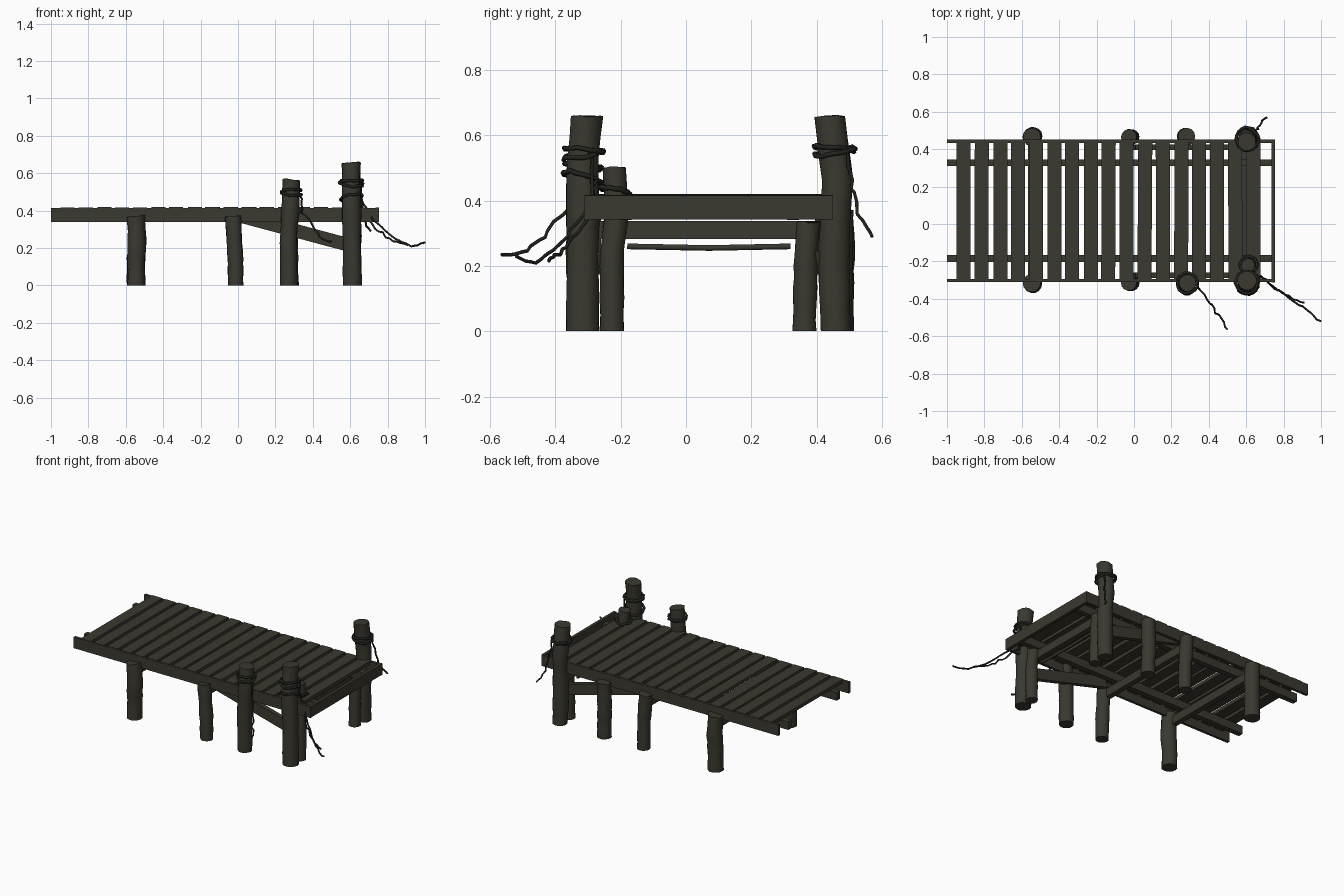
import bpy, bmesh, math, random
from mathutils import Vector

random.seed(4)
cube = bpy.data.objects.get("Cube")
if cube:
    bpy.data.objects.remove(cube)


def material(name, color):
    m = bpy.data.materials.new(name)
    m.use_nodes = True
    m.diffuse_color = (*color, 1)
    m.node_tree.nodes["Principled BSDF"].inputs["Base Color"].default_value = (*color, 1)
    return m


wood = material("dark weathered wood", (0.042, 0.040, 0.029))
rope = material("tarred rope", (0.016, 0.016, 0.013))


def add_object(name, data, mat):
    data.materials.append(mat)
    obj = bpy.data.objects.new(name, data)
    bpy.context.collection.objects.link(obj)
    return obj


def beam(name, start, end, width, height):
    """Rectangular timber along a line; height is measured upright."""
    a, b = Vector(start), Vector(end)
    along = (b - a).normalized()
    side = along.cross(Vector((0, 0, 1))).normalized() * width / 2
    up = side.normalized().cross(along) * height / 2
    bm = bmesh.new()
    ends = [[bm.verts.new(p + side * s + up * u)
             for s, u in ((-1, -1), (1, -1), (1, 1), (-1, 1))] for p in (a, b)]
    for i in range(4):
        j = (i + 1) % 4
        bm.faces.new((ends[0][i], ends[0][j], ends[1][j], ends[1][i]))
    for ring in ends:
        bm.faces.new(ring)
    bmesh.ops.recalc_face_normals(bm, faces=bm.faces)
    mesh = bpy.data.meshes.new(name)
    bm.to_mesh(mesh)
    bm.free()
    return add_object(name, mesh, wood)


def post(name, path, radius, slant=0.0, sides=14, rings=10):
    """Crooked log following a few (x, y, z) points."""
    path = [Vector(p) for p in path]
    top = path[-1].z
    bm = bmesh.new()
    layers = []
    for k in range(rings + 1):
        z = top * k / rings
        n = next(i for i in range(1, len(path)) if z <= path[i].z + 1e-6)
        a, b = path[n - 1], path[n]
        c = a.lerp(b, (z - a.z) / (b.z - a.z))
        r = radius * random.uniform(0.95, 1.04)
        ring = []
        for i in range(sides):
            t = math.tau * i / sides
            q = r * random.uniform(0.96, 1.03)
            dz = (slant * math.cos(t) + random.uniform(-0.004, 0.004)) if k == rings else 0
            ring.append(bm.verts.new((c.x + q * math.cos(t), c.y + q * math.sin(t), z + dz)))
        layers.append(ring)
    for lo, hi in zip(layers, layers[1:]):
        for i in range(sides):
            j = (i + 1) % sides
            bm.faces.new((lo[i], lo[j], hi[j], hi[i]))
    bm.faces.new(layers[0][::-1])
    bm.faces.new(layers[-1])
    mesh = bpy.data.meshes.new(name)
    bm.to_mesh(mesh)
    bm.free()
    obj = add_object(name, mesh, wood)
    bpy.ops.object.select_all(action="DESELECT")
    obj.select_set(True)
    bpy.context.view_layer.objects.active = obj
    bpy.ops.object.shade_smooth_by_angle(angle=math.radians(40))
    return obj


def cord(name, points, thickness=0.006, closed=False, mat=rope):
    curve = bpy.data.curves.new(name, "CURVE")
    curve.dimensions = "3D"
    curve.bevel_depth = thickness
    curve.bevel_resolution = 1
    curve.use_fill_caps = True
    s = curve.splines.new("POLY")
    s.points.add(len(points) - 1)
    for p, co in zip(s.points, points):
        p.co = (*co, 1)
    s.use_cyclic_u = closed
    return add_object(name, curve, mat)


def strand(name, points):
    """Dangling frayed rope: subdivide and jitter a coarse path."""
    out = []
    for a, b in zip(points, points[1:]):
        for k in range(4):
            p = Vector(a).lerp(Vector(b), k / 4)
            out.append(p + Vector([random.uniform(-0.008, 0.008) for _ in range(3)]))
    cord(name, out + [Vector(points[-1])], 0.0055)


def loop(name, x, y, z, radius, tilt):
    pts = []
    for i in range(18):
        t = math.tau * i / 18
        r = radius * random.uniform(0.98, 1.12)
        pts.append((x + r * math.cos(t), y + r * math.sin(t),
                    z + tilt * math.cos(t + 1) + random.uniform(-0.004, 0.004)))
    cord(name, pts, 0.008, True)


# Deck frame
for label, y in (("front", -0.302), ("back", 0.442)):
    beam(label + "_rail", (-1, y, 0.377), (0.755, y, 0.377), 0.018, 0.074)
for label, y in (("front", -0.185), ("back", 0.328)):
    beam(label + "_stringer", (-1, y, 0.367), (0.74, y, 0.367), 0.036, 0.054)
beam("end_board", (0.745, -0.313, 0.379), (0.745, 0.45, 0.379), 0.02, 0.074)

# Deck planks
for i in range(17):
    x = -0.91 + 0.0968 * i
    dz = random.uniform(-0.002, 0.002)
    beam(f"plank_{i + 1}", (x + random.uniform(-0.003, 0.003), -0.31, 0.407 + dz),
         (x + random.uniform(-0.003, 0.003), 0.45, 0.407 + dz), 0.075, 0.023)

# Cross beams and sloping braces under the deck
for i, x in enumerate((-0.55, -0.03, 0.59)):
    beam(f"cross_beam_{i + 1}", (x, -0.29, 0.31), (x, 0.43, 0.31), 0.036, 0.056)
for label, y in (("front", -0.275), ("back", 0.41)):
    beam(label + "_brace", (0.0, y, 0.375), (0.62, y, 0.209), 0.03, 0.072)
cord("low_tie_pole", [(0.58, -0.18, 0.26), (0.58, 0.07, 0.255), (0.58, 0.32, 0.26)], 0.01, mat=wood)

# Short posts holding the deck on both sides
for label, y, s in (("front", -0.315, -1), ("back", 0.465, 1)):
    post(label + "_outer_post", [(-0.545, y, 0), (-0.545, y, 0.12),
                                 (-0.54, y + s * 0.005, 0.24), (-0.547, y, 0.37)], 0.049, 0.005)
    post(label + "_middle_post", [(-0.012, y, 0), (-0.014, y, 0.15),
                                  (-0.022, y, 0.28), (-0.028, y, 0.37)], 0.042, 0.005)
post("back_inner_post", [(0.28, 0.465, 0), (0.275, 0.468, 0.2), (0.28, 0.468, 0.37)], 0.045)

# Tall mooring posts
post("front_inner_post", [(0.272, -0.315, 0), (0.27, -0.318, 0.25),
                          (0.28, -0.32, 0.4), (0.286, -0.315, 0.565)], 0.046, -0.006)
post("front_corner_post", [(0.612, -0.317, 0), (0.61, -0.315, 0.25),
                           (0.605, -0.318, 0.5), (0.604, -0.303, 0.655)], 0.05, 0.004)
post("back_corner_post", [(0.612, 0.459, 0), (0.61, 0.453, 0.2), (0.612, 0.456, 0.32),
                          (0.607, 0.464, 0.46), (0.604, 0.441, 0.655)], 0.049, 0.004)

# Slim posts beside the corner posts
post("front_slim_post", [(0.62, -0.227, 0), (0.62, -0.227, 0.24),
                         (0.615, -0.212, 0.36), (0.61, -0.22, 0.5)], 0.037, 0.004)
post("back_slim_post", [(0.61, 0.362, 0), (0.61, 0.368, 0.25), (0.605, 0.375, 0.335)], 0.037)

# Rope wraps
for i, (x, y, z, r, tilt) in enumerate((
        (0.605, -0.312, 0.555, 0.056, 0.006), (0.605, -0.315, 0.54, 0.058, -0.012),
        (0.605, -0.317, 0.47, 0.056, 0.02), (0.605, 0.453, 0.56, 0.056, 0.008),
        (0.605, 0.455, 0.55, 0.058, -0.012), (0.284, -0.317, 0.505, 0.052, 0.008),
        (0.284, -0.317, 0.49, 0.053, -0.01), (0.612, -0.217, 0.43, 0.042, 0.01))):
    loop(f"rope_wrap_{i + 1}", x, y, z, r, tilt)

# Loose rope ends
strand("long_loose_rope", [(0.66, -0.29, 0.55), (0.67, -0.28, 0.44), (0.74, -0.33, 0.33),
                           (0.84, -0.40, 0.25), (0.92, -0.46, 0.215), (1.0, -0.52, 0.23)])
strand("short_loose_rope", [(0.66, -0.28, 0.47), (0.68, -0.28, 0.36), (0.75, -0.34, 0.29),
                            (0.83, -0.39, 0.235), (0.91, -0.42, 0.215)])
strand("inner_loose_rope", [(0.33, -0.33, 0.49), (0.345, -0.34, 0.39), (0.40, -0.42, 0.31),
                            (0.45, -0.49, 0.25), (0.50, -0.565, 0.235)])
strand("back_loose_rope", [(0.65, 0.49, 0.56), (0.66, 0.51, 0.44),
                           (0.67, 0.53, 0.36), (0.71, 0.57, 0.29)])
